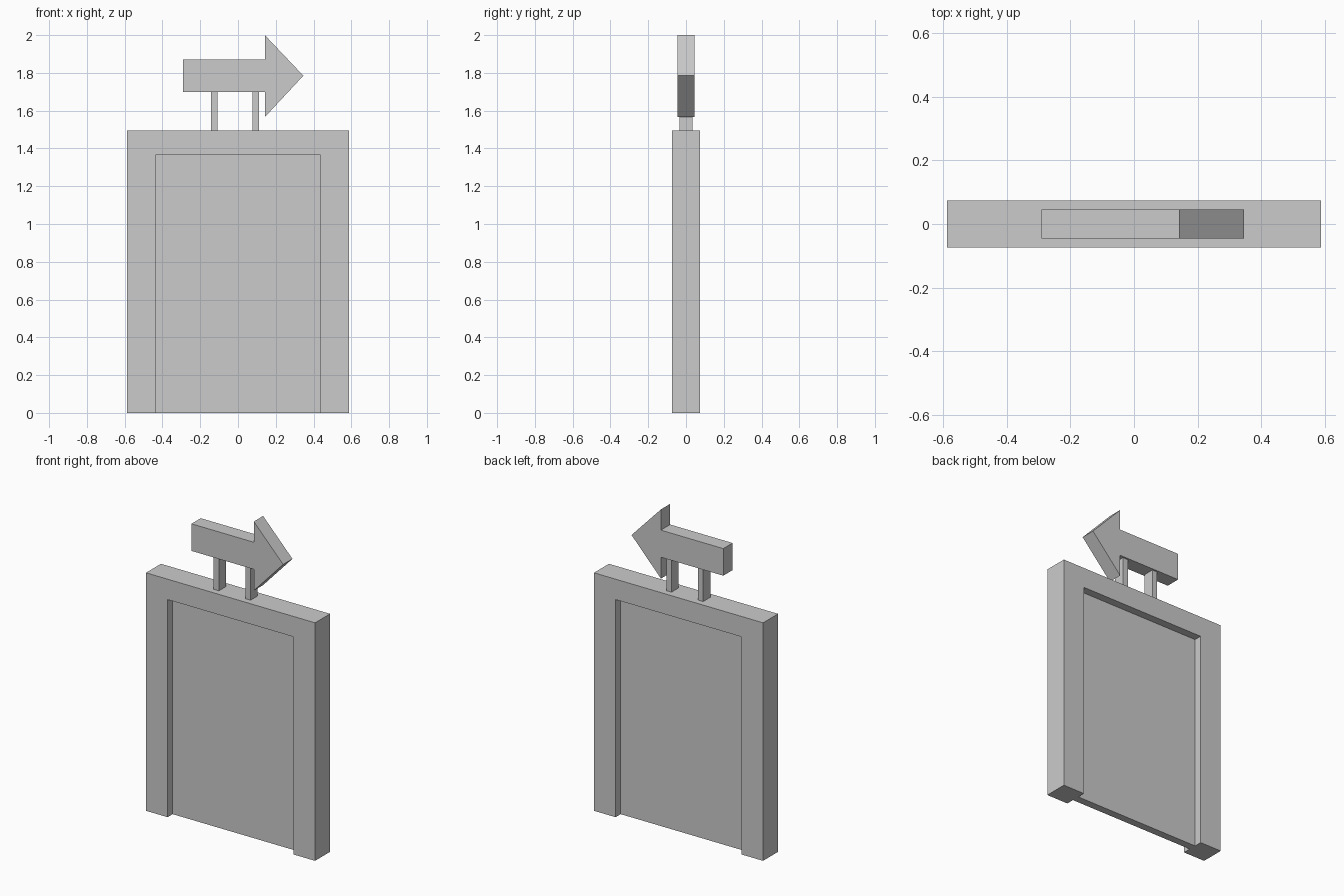
import bpy, bmesh

if "Cube" in bpy.data.objects:
    bpy.data.objects.remove(bpy.data.objects["Cube"])


def extrude_profile(name, points, half_depth):
    """Extrude an (x, z) outline symmetrically along y."""
    bm = bmesh.new()
    face = bm.faces.new([bm.verts.new((x, -half_depth, z)) for x, z in points])
    new = bmesh.ops.extrude_face_region(bm, geom=[face])["geom"]
    verts = [v for v in new if isinstance(v, bmesh.types.BMVert)]
    bmesh.ops.translate(bm, verts=verts, vec=(0, 2 * half_depth, 0))
    bmesh.ops.recalc_face_normals(bm, faces=bm.faces)
    mesh = bpy.data.meshes.new(name)
    bm.to_mesh(mesh)
    bm.free()
    obj = bpy.data.objects.new(name, mesh)
    bpy.context.collection.objects.link(obj)
    return obj


def rect(x0, x1, z0, z1):
    return [(x0, z0), (x1, z0), (x1, z1), (x0, z1)]


W, H = 0.587, 1.494      # frame outer half width and height
w, h = 0.437, 1.366      # opening half width and height

# Door frame: upside-down U
extrude_profile("door_frame", [(-W, 0), (-w, 0), (-w, h), (w, h),
                               (w, 0), (W, 0), (W, H), (-W, H)], 0.074)

# Door panel, recessed on both sides
extrude_profile("door_panel", rect(-w, w, 0, h), 0.024)

# Two posts holding the sign
for side, x in (("left", -0.126), ("right", 0.094)):
    extrude_profile("sign_post_" + side, rect(x - 0.018, x + 0.018, H, 1.70), 0.035)

# Arrow sign pointing right
extrude_profile("arrow_sign", [(-0.291, 1.70), (0.142, 1.70), (0.142, 1.566),
                               (0.346, 1.785), (0.142, 2.0), (0.142, 1.87),
                               (-0.291, 1.87)], 0.046)
